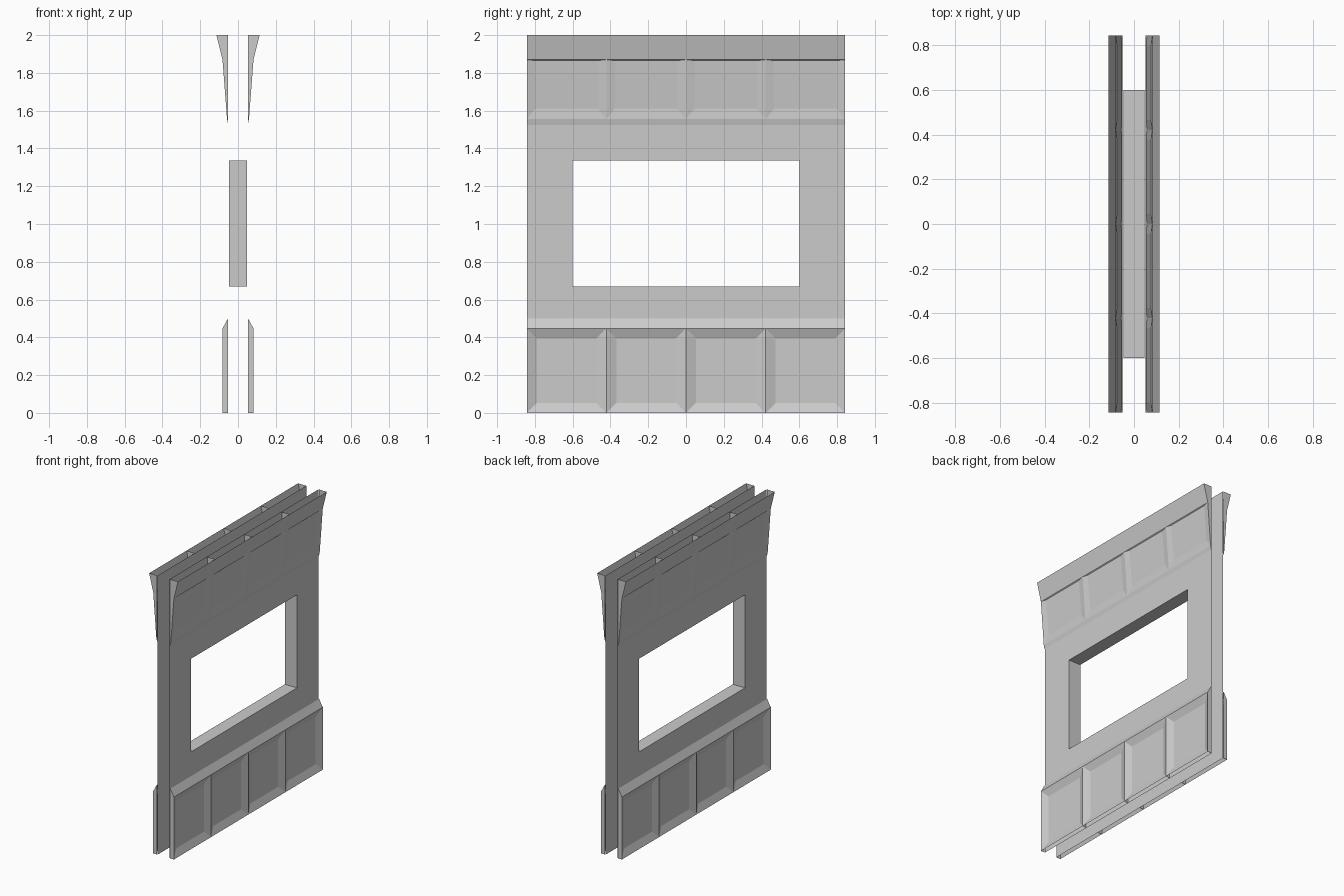
import bpy, bmesh

if "Cube" in bpy.data.objects:
    bpy.data.objects.remove(bpy.data.objects["Cube"])

HALF_Y = 0.843      # half length of the wall
WALL_X = 0.048      # wall skins sit at +-WALL_X
BAYS = 4
BAY = 2 * HALF_Y / BAYS


def make_object(name, faces, mirror=True):
    """Build an object from a list of polygons given as point loops."""
    bm = bmesh.new()
    for pts in faces:
        bm.faces.new([bm.verts.new(p) for p in pts])
    bmesh.ops.remove_doubles(bm, verts=bm.verts, dist=0.0001)
    mesh = bpy.data.meshes.new(name)
    bm.to_mesh(mesh)
    bm.free()
    obj = bpy.data.objects.new(name, mesh)
    bpy.context.collection.objects.link(obj)
    if mirror:
        mod = obj.modifiers.new("both_sides", 'MIRROR')
        mod.use_axis[0] = True
        mod.use_mirror_merge = False
    return obj


def ring(outer, inner):
    """Four bevel faces between two matching quads, plus the inner panel."""
    out = [(outer[i], outer[(i + 1) % 4], inner[(i + 1) % 4], inner[i])
           for i in range(4)]
    return out + [inner]


def rect(y0, y1, low, high):
    """Quad spanning y0..y1 between two (x, z) profile points."""
    return [(low[0], y0, low[1]), (low[0], y1, low[1]),
            (high[0], y1, high[1]), (high[0], y0, high[1])]


def bay_trim(name, profile, panel, inner_low, inner_high, inset):
    """Trim strip: recessed panel per bay, plain strips, and divider caps."""
    faces = []
    for b in range(BAYS):
        y0 = -HALF_Y + b * BAY
        y1 = y0 + BAY
        for i, (low, high) in enumerate(zip(profile, profile[1:])):
            if i == panel:
                faces += ring(rect(y0, y1, low, high),
                              rect(y0 + inset, y1 - inset, inner_low, inner_high))
            else:
                faces.append(rect(y0, y1, low, high))
    # end caps and the dividers between bays
    for b in range(BAYS + 1):
        y = -HALF_Y + b * BAY
        cap = [(x, y, z) for x, z in profile]
        cap += [(WALL_X + 0.004, y, profile[-1][1]), (WALL_X + 0.004, y, profile[0][1])]
        loop = [p for i, p in enumerate(cap) if p not in cap[:i]]
        faces.append(loop if b else loop[::-1])
    return make_object(name, faces)


# wall skins with a window hole
wy, wz0, wz1 = 0.6, 0.67, 1.337
outer = rect(-HALF_Y, HALF_Y, (WALL_X, 0), (WALL_X, 2))
hole = rect(-wy, wy, (WALL_X, wz0), (WALL_X, wz1))
make_object("wall_skin", ring(outer, hole)[:4])

# window reveal joining the two skins
far = [(-x, y, z) for x, y, z in hole]
make_object("window_reveal", ring(hole, far)[:4], mirror=False)

# lower panelling with recessed bays and a sloped cap
bay_trim("lower_panelling",
         [(0.082, 0.0), (0.082, 0.447), (0.053, 0.5)],
         0, (0.061, 0.053), (0.061, 0.394), 0.053)

# flared cornice with shallow recessed bays
bay_trim("cornice",
         [(0.052, 1.525), (0.058, 1.555), (0.082, 1.87), (0.114, 2.0)],
         1, (0.054, 1.612), (0.076, 1.865), 0.045)
